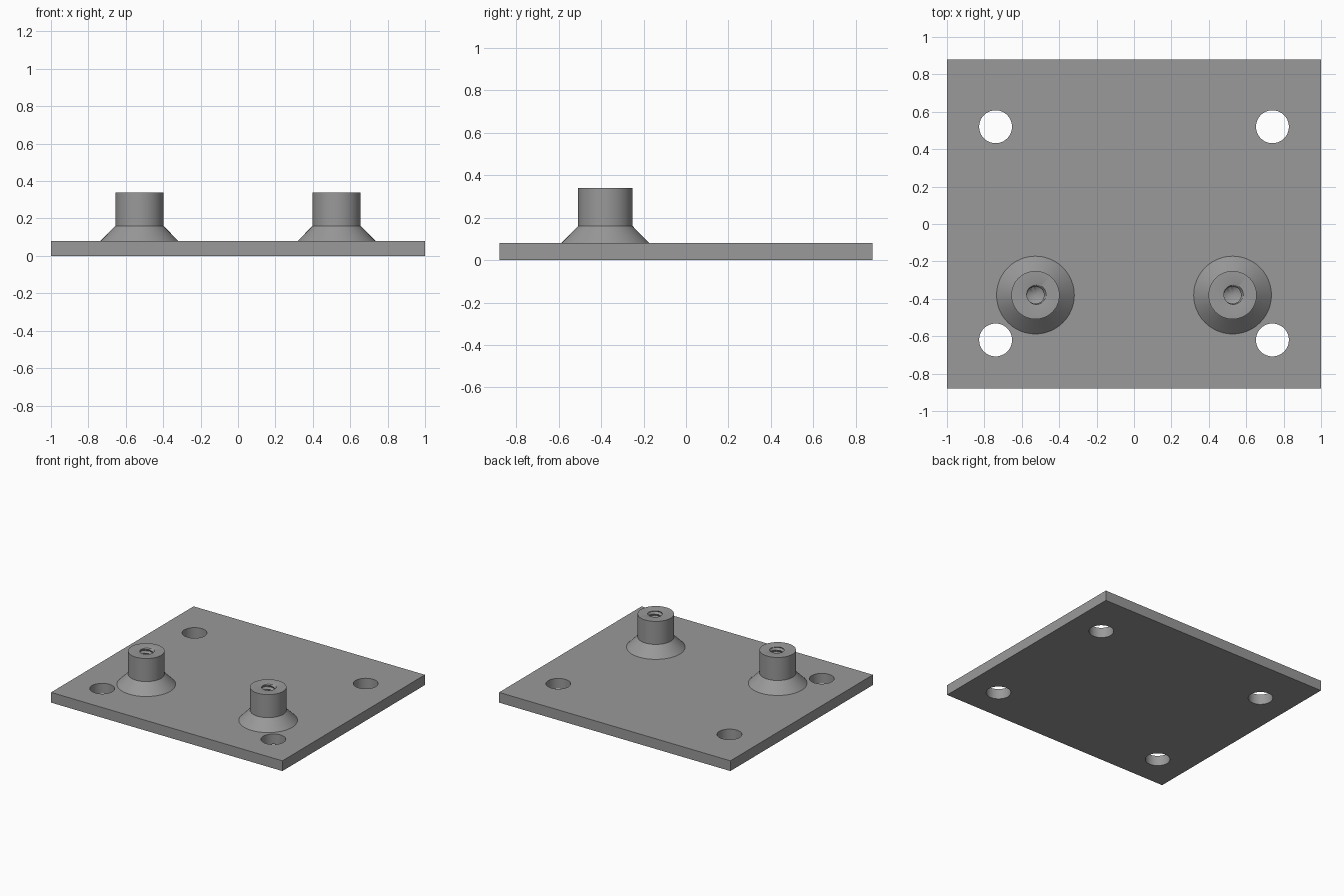
import bpy, bmesh, math

if "Cube" in bpy.data.objects:
    bpy.data.objects.remove(bpy.data.objects["Cube"])

W, D, T = 1.0, 0.88, 0.08          # plate half width, half depth, thickness
HOLES = [(sx * 0.74, y) for sx in (-1, 1) for y in (0.52, -0.62)]
POST_X, POST_Y, TOP = 0.527, -0.38, 0.34
SEG = 48

grey = bpy.data.materials.new("grey")
grey.diffuse_color = (0.32, 0.32, 0.32, 1)
grey.use_nodes = True
grey.node_tree.nodes["Principled BSDF"].inputs["Base Color"].default_value = grey.diffuse_color


def finish(obj, angle):
    obj.data.materials.clear()
    obj.data.materials.append(grey)
    bpy.ops.object.select_all(action='DESELECT')
    obj.select_set(True)
    bpy.context.view_layer.objects.active = obj
    bpy.ops.object.shade_smooth_by_angle(angle=math.radians(angle))


# Base plate: filled outline with four round through holes
curve = bpy.data.curves.new("base_plate", 'CURVE')
curve.dimensions, curve.fill_mode, curve.extrude = '2D', 'BOTH', T / 2


def outline(points):
    s = curve.splines.new('POLY')
    s.points.add(len(points) - 1)
    for p, (x, y) in zip(s.points, points):
        p.co = (x, y, 0, 1)
    s.use_cyclic_u = True


outline([(-W, -D), (W, -D), (W, D), (-W, D)])
for hx, hy in HOLES:
    outline([(hx + 0.088 * math.cos(math.tau * i / SEG),
              hy + 0.088 * math.sin(math.tau * i / SEG)) for i in range(SEG)])
temp = bpy.data.objects.new("plate_outline", curve)
bpy.context.collection.objects.link(temp)
bpy.context.view_layer.update()
mesh = bpy.data.meshes.new_from_object(temp.evaluated_get(bpy.context.evaluated_depsgraph_get()))
bpy.data.objects.remove(temp)
bm = bmesh.new()
bm.from_mesh(mesh)
bmesh.ops.translate(bm, verts=bm.verts, vec=(0, 0, T / 2))
bmesh.ops.remove_doubles(bm, verts=bm.verts, dist=1e-5)
bmesh.ops.recalc_face_normals(bm, faces=bm.faces)
bm.to_mesh(mesh)
bm.free()
plate = bpy.data.objects.new("base_plate", mesh)
bpy.context.collection.objects.link(plate)
finish(plate, 30)


# Threaded post: lathed flare and barrel, helical bore, conical bore bottom
def post(name, x):
    pitch, bore_end, per_turn = 0.032, 0.14, 8
    rows = [(0.208, T, 0), (0.129, 0.16, 0), (0.129, TOP, 0), (0.058, TOP, 0)]
    n = round((TOP - bore_end) / pitch * per_turn)
    rows += [(0.045, TOP - 0.002 - (TOP - bore_end) * i / n, 0.012) for i in range(n + 1)]
    rows += [(0.045, bore_end - 0.004, 0)]
    bm = bmesh.new()
    rings = []
    for r, z, depth in rows:
        ring = []
        for i in range(SEG):
            phase = (z / pitch - i / SEG) % 1
            rad = r + depth * (1 - abs(2 * phase - 1))
            a = math.tau * i / SEG
            ring.append(bm.verts.new((rad * math.cos(a), rad * math.sin(a), z)))
        rings.append(ring)
    for lo, hi in zip(rings, rings[1:]):
        for i in range(SEG):
            j = (i + 1) % SEG
            bm.faces.new((lo[i], lo[j], hi[j], hi[i]))
    tip = bm.verts.new((0, 0, 0.105))
    for i in range(SEG):
        bm.faces.new((rings[-1][i], rings[-1][(i + 1) % SEG], tip))
    mesh = bpy.data.meshes.new(name)
    bm.to_mesh(mesh)
    bm.free()
    obj = bpy.data.objects.new(name, mesh)
    bpy.context.collection.objects.link(obj)
    obj.location = (x, POST_Y, 0)
    finish(obj, 30)


post("left_threaded_post", -POST_X)
post("right_threaded_post", POST_X)
